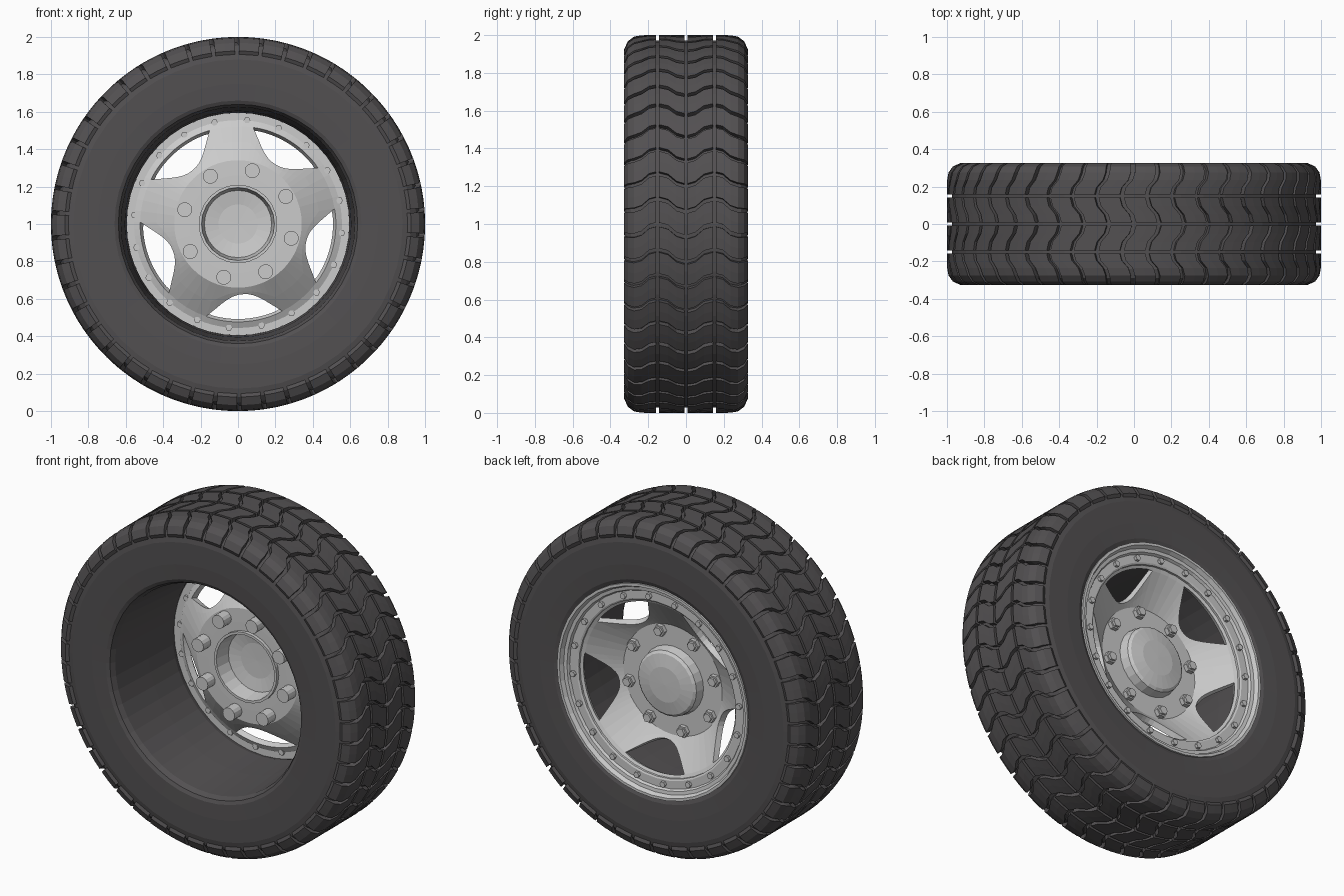
import bpy, bmesh, math
from math import sin, cos, tau, radians

if "Cube" in bpy.data.objects:
    bpy.data.objects.remove(bpy.data.objects["Cube"])

rubber = bpy.data.materials.new("rubber")
rubber.diffuse_color = (0.085, 0.08, 0.083, 1)
rubber.use_nodes = True
rubber.node_tree.nodes["Principled BSDF"].inputs["Base Color"].default_value = rubber.diffuse_color


def P(r, y, a):
    # point on the wheel: radius, position along the axle, angle
    return (r * cos(a), y, 1 + r * sin(a))


def finish(bm, name, mat=None):
    bmesh.ops.recalc_face_normals(bm, faces=bm.faces)
    me = bpy.data.meshes.new(name)
    bm.to_mesh(me)
    bm.free()
    ob = bpy.data.objects.new(name, me)
    bpy.context.collection.objects.link(ob)
    if mat:
        me.materials.append(mat)
    return ob


def lathe(name, prof, n, closed=True, mat=None):
    # spin an (r, y) profile about the axle
    bm = bmesh.new()
    rows = [[bm.verts.new(P(r, y, tau * i / n)) for r, y in prof] for i in range(n)]
    m = len(prof)
    for i in range(n):
        a, b = rows[i], rows[(i + 1) % n]
        for j in range(m if closed else m - 1):
            k = (j + 1) % m
            bm.faces.new((a[j], a[k], b[k], b[j]))
    bmesh.ops.remove_doubles(bm, verts=bm.verts, dist=1e-5)
    return finish(bm, name, mat)


def pegs(name, count, ring_r, phase, parts, sides):
    # ring of pegs, each stacked from (radius, y0, y1) cylinders
    bm = bmesh.new()
    for i in range(count):
        cx, _, cz = P(ring_r, 0, phase + tau * i / count)
        for r, y0, y1 in parts:
            ends = [[bm.verts.new((cx + r * cos(tau * k / sides), y, cz + r * sin(tau * k / sides)))
                     for k in range(sides)] for y in (y0, y1)]
            for e in ends:
                bm.faces.new(e)
            for k in range(sides):
                q = (k + 1) % sides
                bm.faces.new((ends[0][k], ends[0][q], ends[1][q], ends[1][k]))
    return finish(bm, name)


# tyre carcass with open barrel
half = [(0.66, 0.32), (0.75, 0.325), (0.88, 0.325), (0.925, 0.315), (0.955, 0.29), (0.972, 0.24)]
tyre = half + [(r, -y) for r, y in reversed(half)]
tyre += [(0.64, -0.31), (0.625, -0.28), (0.605, 0.0), (0.595, 0.22), (0.605, 0.27), (0.635, 0.31)]
lathe("tyre", tyre, 48, mat=rubber)

# tread blocks: four bands of zigzag blocks
N = 46
SLANT = 0.065
inner = [(0.008, 1.0, 0), (0.05, 1.0, 0.2), (0.095, 1.0, 0.8), (0.142, 1.0, 1)]
outer = [(0.158, 1.0, 1), (0.195, 1.0, 0.85), (0.235, 0.999, 0.3), (0.275, 0.992, 0.1),
         (0.308, 0.968, 0.1), (0.327, 0.925, 0.1)]
bm = bmesh.new()
for side in (1, -1):
    for band in (inner, outer):
        for i in range(N):
            a0 = tau * i / N
            w = tau / N * 0.42
            secs = []
            for y, r, f in band:
                lo = r - 0.035
                yl = min(y, 0.312)
                angs = [a0 + SLANT * f + s * w for s in (-1, 0, 1)]
                secs.append([bm.verts.new(P(r, side * y, a)) for a in angs] +
                            [bm.verts.new(P(lo, side * yl, a)) for a in reversed(angs)])
            for s, t in zip(secs, secs[1:]):
                for k in range(6):
                    q = (k + 1) % 6
                    bm.faces.new((s[k], s[q], t[q], t[k]))
            bm.faces.new(secs[0])
            bm.faces.new(secs[-1])
finish(bm, "tread_blocks", rubber)

# rim ring with outer lip
lathe("rim_ring", [(0.525, 0.245), (0.525, 0.275), (0.535, 0.28), (0.582, 0.28), (0.59, 0.295),
                   (0.61, 0.298), (0.622, 0.322), (0.638, 0.322), (0.638, 0.30), (0.6, 0.245)], 40)

# dished spoke plate with five arched windows
DISH = [(0.2, 0.125), (0.33, 0.125), (0.36, 0.145), (0.50, 0.25), (0.54, 0.27)]


def dish_y(r):
    for (r0, y0), (r1, y1) in zip(DISH, DISH[1:]):
        if r <= r1:
            return y0 + (y1 - y0) * (r - r0) / (r1 - r0)
    return DISH[-1][1]


HALF = 23
cols = []
for h in range(5):
    c = -86 + 72 * h
    for k in range(-6, 7):
        cols.append((c + HALF * k / 6, abs(k) / 6))
    for k in (1, 2, 3):
        cols.append((c + HALF + (72 - 2 * HALF) * k / 4, 2))
bm = bmesh.new()
grid = []
for deg, t in cols:
    rin = 0.505 - 0.148 * (1 - t ** 2.4) if t < 1 else 0.505
    rs = [0.2, 0.26, 0.33, 0.33 + (rin - 0.33) * 0.5, rin]
    if t < 1:
        rs.append(0.508)
    rs.append(0.54)
    vs = [bm.verts.new(P(r, dish_y(r), radians(deg))) for r in rs]
    if t >= 1:
        vs.insert(5, vs[4])
    grid.append((vs, t))
for i, (a, ta) in enumerate(grid):
    b, tb = grid[(i + 1) % len(grid)]
    for j in range(6):
        if j == 4:
            continue
        bm.faces.new((a[j], a[j + 1], b[j + 1], b[j]))
plate = finish(bm, "spoke_plate")
if sum(p.normal.y for p in plate.data.polygons) < 0:
    plate.data.flip_normals()
sol = plate.modifiers.new("thickness", "SOLIDIFY")
sol.thickness = 0.035
sol.offset = -1

# hollow hub cap
lathe("hub_cap", [(0, 0.205), (0.105, 0.203), (0.18, 0.19), (0.195, 0.178), (0.21, 0.10),
                  (0.21, 0.07), (0.195, 0.07), (0.18, 0.165), (0.105, 0.178), (0, 0.18)], 24, closed=False)

# wheel studs with nuts, and rim bolts
pegs("wheel_studs", 8, 0.295, radians(30), [(0.04, 0.02, 0.11)], 14)
pegs("wheel_nuts", 8, 0.295, radians(30), [(0.036, 0.11, 0.15), (0.026, 0.15, 0.165)], 6)
pegs("rim_bolts", 20, 0.557, radians(85), [(0.018, 0.232, 0.297)], 6)
